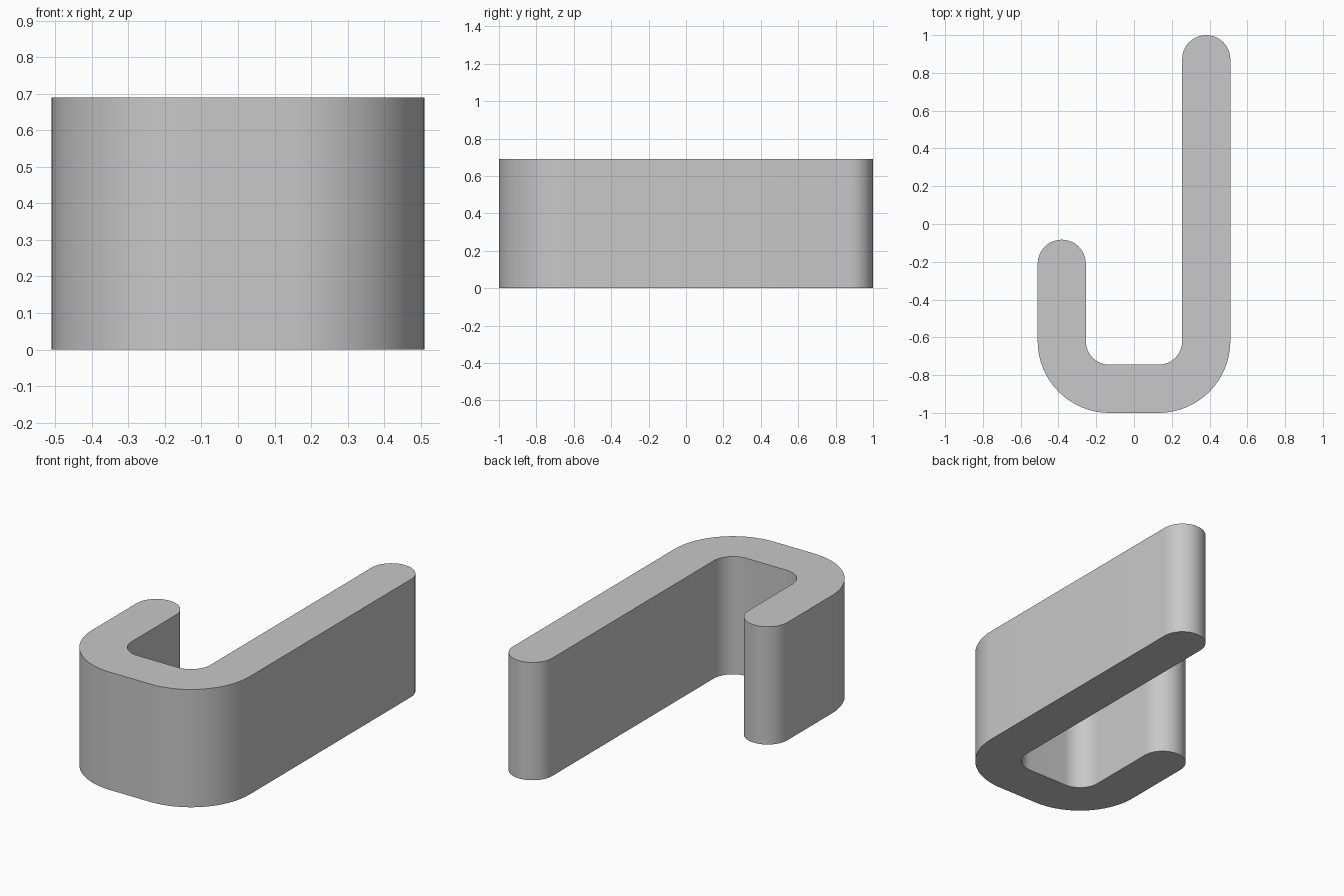
import bpy, bmesh
from math import cos, sin, radians

cube = bpy.data.objects.get("Cube")
if cube:
    bpy.data.objects.remove(cube, do_unlink=True)

HEIGHT = 0.69
HALF_WIDTH = 0.51
THICK = 0.255
BEND_OUT = 0.38
BEND_IN = BEND_OUT - THICK
CAP = THICK / 2
ARM_X = HALF_WIDTH - CAP
BEND_X = HALF_WIDTH - BEND_OUT
BEND_Y = -1 + BEND_OUT
LONG_END = 1 - CAP
SHORT_END = -0.083 - CAP


def arc(cx, cy, radius, start, end, steps=16):
    """Points along a circular arc, angles in degrees."""
    angles = [radians(start + (end - start) * i / steps) for i in range(steps + 1)]
    return [(cx + radius * cos(a), cy + radius * sin(a)) for a in angles]


# Hook outline, counter-clockwise: outer bends, long arm cap, inner bends, short arm cap
outline = (
    arc(-BEND_X, BEND_Y, BEND_OUT, 180, 270)
    + arc(BEND_X, BEND_Y, BEND_OUT, 270, 360)
    + arc(ARM_X, LONG_END, CAP, 0, 180, 24)
    + arc(BEND_X, BEND_Y, BEND_IN, 0, -90)
    + arc(-BEND_X, BEND_Y, BEND_IN, 270, 180)
    + arc(-ARM_X, SHORT_END, CAP, 0, 180, 24)
)

# Extrude the outline to full height
bm = bmesh.new()
base = bm.faces.new([bm.verts.new((x, y, 0)) for x, y in outline])
result = bmesh.ops.extrude_face_region(bm, geom=[base], use_keep_orig=True)
top = [v for v in result["geom"] if isinstance(v, bmesh.types.BMVert)]
bmesh.ops.translate(bm, vec=(0, 0, HEIGHT), verts=top)
bmesh.ops.recalc_face_normals(bm, faces=bm.faces)
mesh = bpy.data.meshes.new("hook")
bm.to_mesh(mesh)
bm.free()

hook = bpy.data.objects.new("hook", mesh)
bpy.context.collection.objects.link(hook)

# Plain grey finish
grey = bpy.data.materials.new("light_grey")
grey.use_nodes = True
colour = (0.58, 0.58, 0.58, 1)
grey.diffuse_color = colour
grey.node_tree.nodes["Principled BSDF"].inputs["Base Color"].default_value = colour
mesh.materials.append(grey)

# Smooth bends with crisp rims
bpy.ops.object.select_all(action="DESELECT")
hook.select_set(True)
bpy.context.view_layer.objects.active = hook
bpy.ops.object.shade_smooth_by_angle(angle=radians(30))
